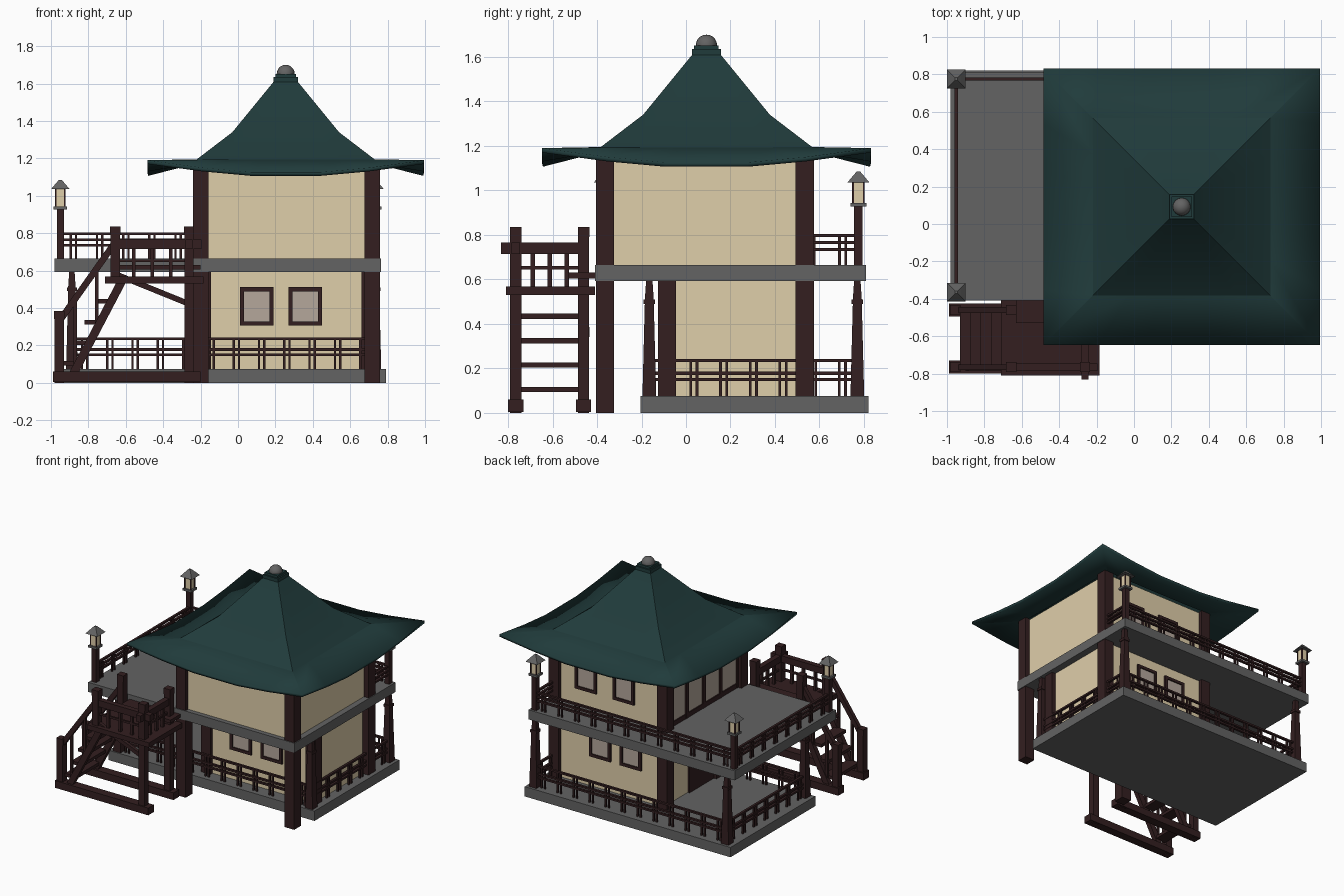
import bpy, bmesh, math
from mathutils import Vector, Matrix

if "Cube" in bpy.data.objects:
    bpy.data.objects.remove(bpy.data.objects["Cube"])

def material(name, rgb):
    m = bpy.data.materials.new(name)
    m.diffuse_color = (*rgb, 1)
    m.use_nodes = True
    m.node_tree.nodes["Principled BSDF"].inputs["Base Color"].default_value = m.diffuse_color
    return m

WOOD = material("dark wood", (0.033, 0.0135, 0.0145))
STONE = material("grey stone", (0.125, 0.125, 0.125))
PLASTER = material("cream plaster", (0.74, 0.62, 0.40))
TILE = material("green roof", (0.0145, 0.044, 0.044))
PANE = material("paper pane", (0.46, 0.385, 0.33))

def finish(bm, name, mat):
    me = bpy.data.meshes.new(name)
    bm.to_mesh(me)
    bm.free()
    ob = bpy.data.objects.new(name, me)
    me.materials.append(mat)
    bpy.context.collection.objects.link(ob)
    return ob

def add_box(bm, x0, x1, y0, y1, z0, z1):
    m = Matrix.Translation(((x0 + x1) / 2, (y0 + y1) / 2, (z0 + z1) / 2)) @ \
        Matrix.Diagonal((x1 - x0, y1 - y0, z1 - z0, 1))
    bmesh.ops.create_cube(bm, size=1, matrix=m)

def add_bar(bm, p, q, w, h):
    p, q = Vector(p), Vector(q)
    rot = (q - p).to_track_quat('X', 'Z').to_matrix().to_4x4()
    bmesh.ops.create_cube(bm, size=1, matrix=Matrix.Translation((p + q) / 2) @ rot
                          @ Matrix.Diagonal(((q - p).length, w, h, 1)))

def add_taper(bm, x, y, z0, z1, w0, w1):
    m = Matrix.Translation((x, y, (z0 + z1) / 2)) @ Matrix.Rotation(math.pi / 4, 4, 'Z')
    bmesh.ops.create_cone(bm, cap_ends=True, segments=4, radius1=w0 / math.sqrt(2),
                          radius2=w1 / math.sqrt(2), depth=z1 - z0, matrix=m)

def boxes(name, mat, *dims):
    bm = bmesh.new()
    for d in dims:
        add_box(bm, *d)
    return finish(bm, name, mat)

def walls(name, x0, x1, y0, y1, z0, z1, t=0.02):
    """Four thin walls around a hollow room."""
    boxes(name, PLASTER, (x0, x1, y0, y0 + t, z0, z1), (x0, x1, y1 - t, y1, z0, z1),
          (x0, x0 + t, y0 + t, y1 - t, z0, z1), (x1 - t, x1, y0 + t, y1 - t, z0, z1))

def railing(name, p, q, base, heights, balusters=True):
    """Horizontal rails with pairs of thin balusters."""
    bm = bmesh.new()
    p, q = Vector((*p, 0)), Vector((*q, 0))
    for z in heights:
        up = Vector((0, 0, z))
        add_bar(bm, p + up, q + up, 0.018, 0.014)
    length = (q - p).length
    n = max(1, round(length / 0.135)) if balusters else 0
    d = (q - p).normalized()
    for i in range(n):
        for off in (-0.014, 0.014):
            c = p + d * (length * (i + 0.5) / n + off)
            add_box(bm, c.x - .006, c.x + .006, c.y - .006, c.y + .006, base, heights[-1])
    return finish(bm, name, WOOD)

# Floors
boxes("ground_slab", STONE, (-0.95, 0.79, -0.205, 0.82, 0, 0.075))
boxes("deck_slab", STONE, (-0.98, 0.765, -0.41, 0.81, 0.592, 0.665))

# House walls
walls("lower_walls", -0.19, 0.71, -0.10, 0.545, 0.001, 0.6)
walls("upper_walls", -0.20, 0.72, -0.375, 0.545, 0.66, 1.165)

# Corner posts: tall at the front, one storey set back below
bm = bmesh.new()
for x in (-0.2, 0.718):
    add_box(bm, x - .041, x + .041, -0.405, -0.323, 0, 1.17)
    add_box(bm, x - .041, x + .041, 0.492, 0.575, 0.02, 1.17)
for x in (-0.186, 0.70):
    add_box(bm, x - .041, x + .041, -0.125, -0.045, 0.02, 0.6)
finish(bm, "corner_posts", WOOD)

# Windows: raised frame with a thin pane inside
def window(name, cx, cz, y, s):
    w, h, t = 0.09, 0.103, 0.022
    ya, yb = sorted((y - s * .01, y + s * .015))
    boxes(name + "_frame", WOOD,
          (cx - w, cx - w + t, ya, yb, cz - h, cz + h), (cx + w - t, cx + w, ya, yb, cz - h, cz + h),
          (cx - w, cx + w, ya, yb, cz - h, cz - h + t), (cx - w, cx + w, ya, yb, cz + h - t, cz + h))
    ya, yb = sorted((y, y + s * .006))
    boxes(name + "_pane", PANE, (cx - w + .01, cx + w - .01, ya, yb, cz - h + .01, cz + h - .01))

for i, cx in enumerate((0.10, 0.36)):
    window(f"front_window_{i}", cx, 0.408, -0.10, -1)
    window(f"back_lower_window_{i}", cx - 0.02, 0.408, 0.545, 1)
for i, cx in enumerate((0.14, 0.46)):
    window(f"back_upper_window_{i}", cx, 0.895, 0.545, 1)

# Sliding screens facing the deck
bm = bmesh.new()
y0, y1, n = -0.323, 0.492, 4
for i in range(n + 1):
    y = y0 + (y1 - y0) * i / n
    add_box(bm, -0.216, -0.19, y - .016, y + .016, 0.66, 1.1)
for z in (0.68, 1.08):
    add_box(bm, -0.214, -0.19, y0, y1, z - .02, z + .02)
finish(bm, "screen_frames", WOOD)
boxes("screen_panes", PANE, (-0.206, -0.199, y0, y1, 0.67, 1.09))

# Lower side door
boxes("lower_door", WOOD, (-0.205, -0.165, -0.06, 0.25, 0.01, 0.5))

# Tapered veranda posts with collars
bm = bmesh.new()
for x in (-0.888, 0.735):
    for y in (-0.165, 0.77):
        add_taper(bm, x, y, 0.07, 0.5, 0.062, 0.04)
        add_taper(bm, x, y, 0.49, 0.51, 0.052, 0.052)
        add_taper(bm, x, y, 0.51, 0.6, 0.04, 0.028)
finish(bm, "veranda_posts", WOOD)

# Railings
low = (0.15, 0.178, 0.235)
L, R, F, B = -0.888, 0.735, -0.165, 0.77
for nm, p, q in (("front", (L, F), (R, F)), ("right", (R, F), (R, B)),
                 ("back", (L, B), (R, B)), ("left", (L, F), (L, B))):
    railing("lower_rail_" + nm, p, q, 0.07, low)
high = (0.735, 0.765, 0.797)
lx, rx = -0.95, 0.73
railing("deck_rail_left", (lx, -0.365), (lx, 0.775), 0.66, high)
railing("deck_rail_back", (lx, 0.775), (rx, 0.775), 0.66, high)
railing("deck_rail_right", (rx, 0.56), (rx, 0.775), 0.66, high, False)

# Lanterns on deck posts
for i, (x, y) in enumerate(((lx, -0.365), (lx, 0.775), (rx, 0.775))):
    bm = bmesh.new()
    add_box(bm, x - .019, x + .019, y - .019, y + .019, 0.66, 0.93)
    for sx in (-.024, .024):
        for sy in (-.024, .024):
            add_box(bm, x + sx - .004, x + sx + .004, y + sy - .004, y + sy + .004, 0.94, 1.04)
    finish(bm, f"lantern_post_{i}", WOOD)
    boxes(f"lantern_light_{i}", PLASTER, (x - .023, x + .023, y - .023, y + .023, 0.94, 1.04))
    bm = bmesh.new()
    add_taper(bm, x, y, 0.927, 0.943, 0.072, 0.072)
    add_taper(bm, x, y, 1.035, 1.065, 0.1, 0.05)
    add_taper(bm, x, y, 1.065, 1.085, 0.05, 0.015)
    finish(bm, f"lantern_roof_{i}", STONE)

# Roof: square rings with sagging eaves (half size, corner z, middle z)
CX, CY = 0.255, 0.092
rings = ((0.74, 1.19, 1.118), (0.475, 1.195, 1.193), (0.285, 1.34, 1.34), (0.06, 1.615, 1.615))
ts = (-1, -0.6, -0.25, 0.25, 0.6)
bm = bmesh.new()
loops = []
for h, zc, zm in rings:
    loop = []
    for side in range(4):
        rot = Matrix.Rotation(side * math.pi / 2, 3, 'Z')
        for t in ts:
            v = rot @ Vector((t * h, -h, zm + (zc - zm) * abs(t) ** 1.6))
            loop.append(bm.verts.new(v + Vector((CX, CY, 0))))
    loops.append(loop)
for a, b in zip(loops, loops[1:]):
    for i in range(len(a)):
        j = (i + 1) % len(a)
        bm.faces.new((a[i], a[j], b[j], b[i]))
bm.faces.new(loops[-1])
roof = finish(bm, "roof", TILE)
bpy.context.view_layer.objects.active = roof
roof.select_set(True)
bpy.ops.object.shade_smooth_by_angle(angle=math.radians(17))
mod = roof.modifiers.new("thickness", 'SOLIDIFY')
mod.thickness, mod.offset = 0.02, -1

# Roof cap and finial
boxes("roof_cap", TILE, (CX - .065, CX + .065, CY - .065, CY + .065, 1.605, 1.635),
      (CX - .055, CX + .055, CY - .055, CY + .055, 1.635, 1.652))
bm = bmesh.new()
bmesh.ops.create_uvsphere(bm, u_segments=16, v_segments=10, radius=0.048,
                          matrix=Matrix.Translation((CX, CY, 1.652)))
for f in bm.faces:
    f.smooth = True
finish(bm, "finial", STONE)

# Landing floor and step up to the deck
boxes("landing", WOOD, (-0.71, -0.185, -0.81, -0.41, 0.53, 0.567),
      (-0.63, -0.2, -0.53, -0.40, 0.605, 0.63))

# Stair side frames, repeated on both sides
YS = (-0.765, -0.46)
bm = bmesh.new()
for y in YS:
    add_box(bm, -0.99, -0.2, y - .034, y + .034, 0.005, 0.06)
    for x, z0, top in ((-0.955, 0, 0.385), (-0.657, 0.54, 0.835), (-0.262, 0, 0.835)):
        add_box(bm, x - .025, x + .025, y - .025, y + .025, z0, top)
        add_box(bm, x - .028, x + .028, y - .026, y + .026, top - .045, top)
    add_bar(bm, (-0.89, y, 0.03), (-0.615, y, 0.555), 0.035, 0.045)
    add_bar(bm, (-0.955, y, 0.33), (-0.657, y, 0.75), 0.03, 0.035)
    add_bar(bm, (-0.64, y, 0.575), (-0.27, y, 0.425), 0.025, 0.03)
    for x, z0, z1 in ((-0.755, 0.30, 0.61), (-0.87, 0.07, 0.45)):
        add_box(bm, x - .009, x + .009, y - .009, y + .009, z0, z1)
finish(bm, "stair_frames", WOOD)

# Treads
bm = bmesh.new()
for i in range(4):
    x, z = -0.885 + 0.055 * i, 0.105 + 0.11 * i
    add_box(bm, x - .045, x + .045, -0.76, -0.465, z - .012, z + .012)
finish(bm, "stair_treads", WOOD)

# Landing rails on the front and right sides
bm = bmesh.new()
add_box(bm, -0.657, -0.195, -0.785, -0.745, 0.715, 0.765)
add_box(bm, -0.282, -0.242, -0.832, -0.435, 0.715, 0.765)
add_box(bm, -0.657, -0.262, -0.772, -0.758, 0.645, 0.66)
add_box(bm, -0.269, -0.255, -0.765, -0.46, 0.645, 0.66)
for i in range(1, 4):
    x, y = -0.657 + 0.099 * i, -0.765 + 0.076 * i
    add_box(bm, x - .01, x + .01, -0.775, -0.755, 0.56, 0.72)
    add_box(bm, -0.272, -0.252, y - .01, y + .01, 0.56, 0.72)
finish(bm, "landing_rails", WOOD)
